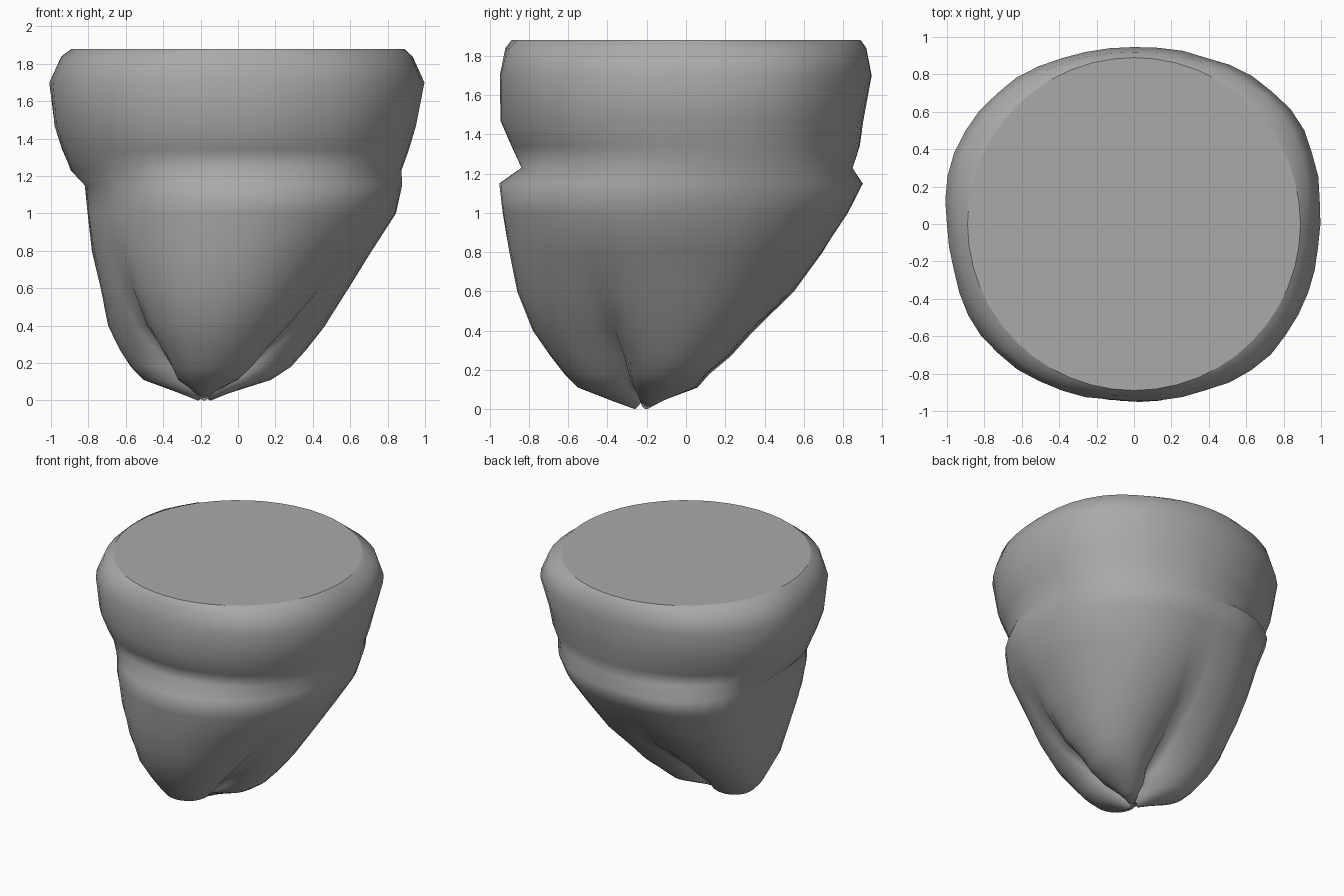
import bpy, bmesh, math, random

random.seed(4)
if "Cube" in bpy.data.objects:
    bpy.data.objects.remove(bpy.data.objects["Cube"], do_unlink=True)

stone = bpy.data.materials.new("grey stone")
stone.use_nodes = True
GREY = (0.4, 0.4, 0.39, 1)
stone.diffuse_color = GREY
stone.node_tree.nodes["Principled BSDF"].inputs["Base Color"].default_value = GREY

SEGMENTS = 48
# Rings: height, centre x, centre y, radius x, radius y, crease radius ratio, jitter
RINGS = [
    (0.00, -0.18, -0.22, 0.04, 0.04, 0.20, 0),
    (0.04, -0.18, -0.22, 0.15, 0.15, 0.12, 0),
    (0.11, -0.16, -0.21, 0.36, 0.34, 0.14, 0),
    (0.18, -0.14, -0.21, 0.45, 0.41, 0.28, 0),
    (0.27, -0.13, -0.19, 0.52, 0.50, 0.46, 0),
    (0.40, -0.11, -0.18, 0.60, 0.60, 0.68, 0),
    (0.60, -0.07, -0.13, 0.675, 0.73, 0.87, 0),
    (0.80, -0.03, -0.09, 0.755, 0.81, 0.95, 0.003),
    (1.00, 0.02, -0.055, 0.825, 0.88, 1, 0.003),
    (1.15, 0.03, -0.03, 0.845, 0.92, 1, 0.003),
    (1.23, -0.01, 0.01, 0.88, 0.85, 1, 0.003),
    (1.34, -0.01, 0.00, 0.92, 0.89, 1, 0.004),
    (1.47, -0.01, -0.02, 0.96, 0.925, 1, 0.004),
    (1.70, 0.00, 0.00, 0.99, 0.945, 1, 0.005),
    (1.84, 0.00, 0.00, 0.93, 0.92, 1, 0.004),
    (1.88, 0.00, 0.00, 0.89, 0.89, 1, 0),
]


def lobe(angle, crease):
    """Three rounded lobes separated by sharp creases."""
    wave = abs(math.sin(1.5 * (angle + math.pi / 6)))
    return crease + (1 - crease) * wave ** 0.65


def bump(angle, degrees, power):
    """Weight that peaks in one direction."""
    return max(0, math.cos(angle - math.radians(degrees))) ** power


def ledge(angle, height):
    """Extra shelf on the back left, with a recess above it."""
    return bump(angle, 130, 4) * {1.15: 0.03, 1.23: -0.04, 1.34: -0.02}.get(height, 0)


def fullness(angle, height):
    """Fuller diagonals: all round the rim, only at the back lower down."""
    diagonal = math.sin(2 * angle) ** 2
    if height > 1.85:
        return 0
    if height > 1.2:
        corners = 0.03 * (bump(angle, 32, 14) + bump(angle, 160, 14))
        return corners + diagonal * (0.04 if height > 1.5 else 0.025)
    if math.sin(angle) < 0 or height < 0.1:
        return 0
    return diagonal * (0.10 if math.cos(angle) < 0 else 0.04)


# Lofted body, with notches between the lobes at the tip
bm = bmesh.new()
loops = []
for z, cx, cy, rx, ry, crease, jitter in RINGS:
    loop = []
    for i in range(SEGMENTS):
        a = math.tau * i / SEGMENTS
        r = lobe(a, crease)
        lift = 0.06 * (1 - r) if z < 0.1 else 0
        r += ledge(a, z) + fullness(a, z) + random.uniform(-jitter, jitter)
        loop.append(bm.verts.new((cx + rx * r * math.cos(a), cy + ry * r * math.sin(a), z + lift)))
    loops.append(loop)
for low, high in zip(loops, loops[1:]):
    for i in range(SEGMENTS):
        j = (i + 1) % SEGMENTS
        bm.faces.new((low[i], low[j], high[j], high[i]))

# Flat top with a sharp rim, and closed tip
top = bm.faces.new(loops[-1])
tip = bm.verts.new((-0.18, -0.22, 0.05))
for i in range(SEGMENTS):
    bm.faces.new((tip, loops[0][(i + 1) % SEGMENTS], loops[0][i]))
bmesh.ops.recalc_face_normals(bm, faces=bm.faces)
for face in bm.faces:
    face.smooth = True
for edge in top.edges:
    edge.smooth = False

mesh = bpy.data.meshes.new("floating_rock")
bm.to_mesh(mesh)
bm.free()
mesh.materials.append(stone)
rock = bpy.data.objects.new("floating_rock", mesh)
bpy.context.collection.objects.link(rock)
